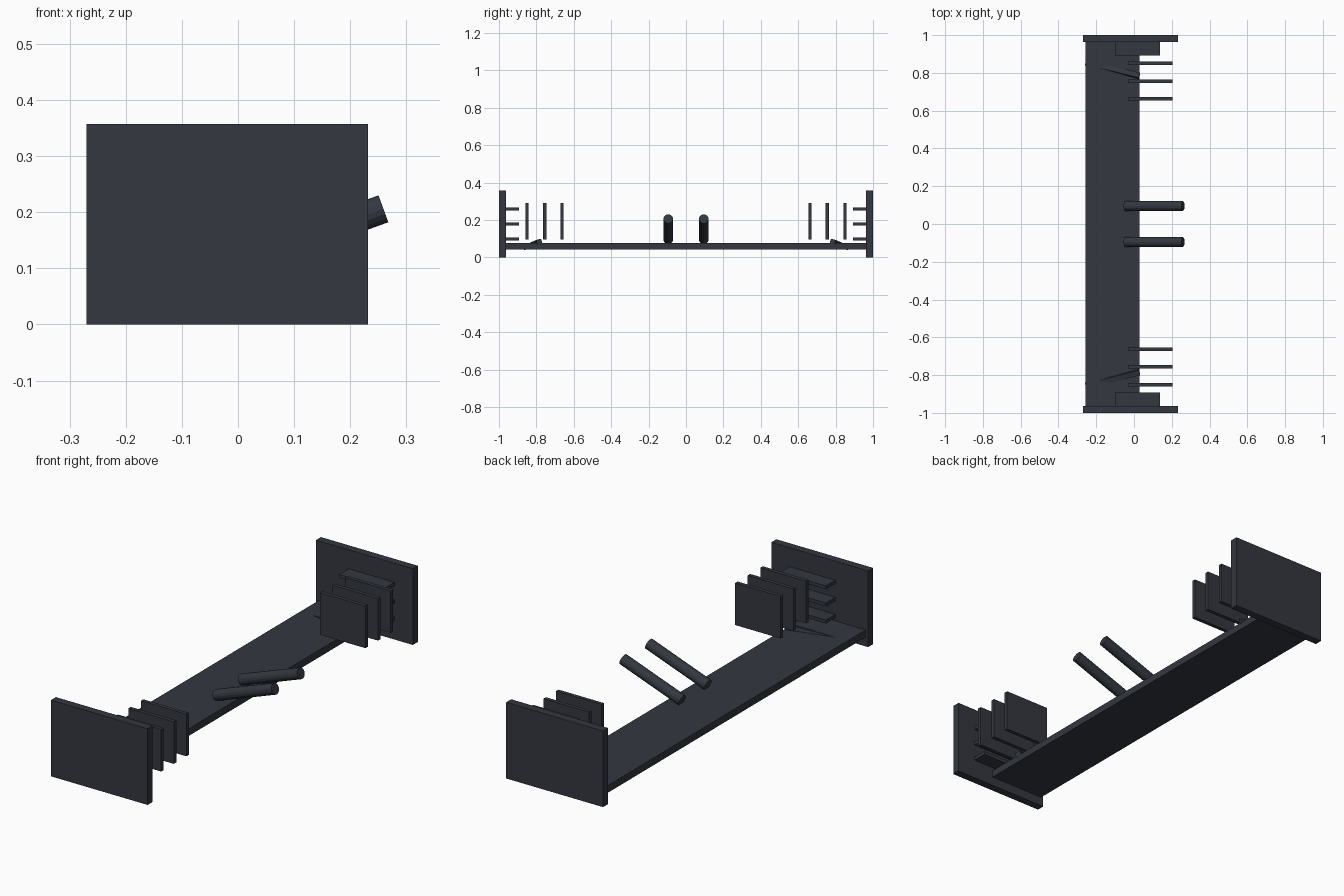
import bpy
from math import radians
from mathutils import Euler

if "Cube" in bpy.data.objects:
    bpy.data.objects.remove(bpy.data.objects["Cube"])

dark = bpy.data.materials.new("dark_carbon")
dark.diffuse_color = (0.033, 0.038, 0.050, 1)
dark.use_nodes = True
dark.node_tree.nodes["Principled BSDF"].inputs["Base Color"].default_value = dark.diffuse_color


def finish(name):
    ob = bpy.context.object
    ob.name = name
    ob.data.materials.append(dark)
    return ob


def box(name, lo, hi):
    """Axis-aligned box between two corners."""
    centre = [(a + b) / 2 for a, b in zip(lo, hi)]
    bpy.ops.mesh.primitive_cube_add(size=1, location=centre)
    ob = finish(name)
    ob.scale = [b - a for a, b in zip(lo, hi)]
    bpy.ops.object.transform_apply(location=False, rotation=False, scale=True)
    return ob


def mirror_y(ob):
    """Bake the transform, then mirror the part to the other side."""
    bpy.ops.object.transform_apply(location=True, rotation=True, scale=True)
    mod = ob.modifiers.new("mirror", 'MIRROR')
    mod.use_axis = (False, True, False)


# Main plane
box("main_plane", (-0.257, -0.97, 0.043), (0.030, 0.97, 0.077))

# Endplates
mirror_y(box("endplate", (-0.27, 0.963, 0), (0.232, 1.0, 0.357)))

# Horizontal shelves on the inside of the endplates
for i, z in enumerate((0.10, 0.18, 0.26)):
    mirror_y(box(f"shelf_{i + 1}", (-0.10, 0.893, z - 0.008), (0.137, 0.97, z + 0.008)))

# Upright vanes
for i, y in enumerate((0.85, 0.756, 0.663)):
    mirror_y(box(f"vane_{i + 1}", (-0.033, y - 0.009, 0.095), (0.203, y + 0.009, 0.292)))

# Slanted strakes rising out of the main plane
strake = box("strake", (-0.26, 0.806, 0.058), (0.034, 0.834, 0.082))
strake.rotation_euler = Euler((radians(-15), radians(-6), radians(-14)))
mirror_y(strake)

# Tilted mounting pillars
bpy.ops.mesh.primitive_cylinder_add(vertices=16, radius=0.0255, depth=0.325,
                                    location=(0.1065, 0.095, 0.1505),
                                    rotation=(0, radians(70), 0))
mirror_y(finish("pillar"))
